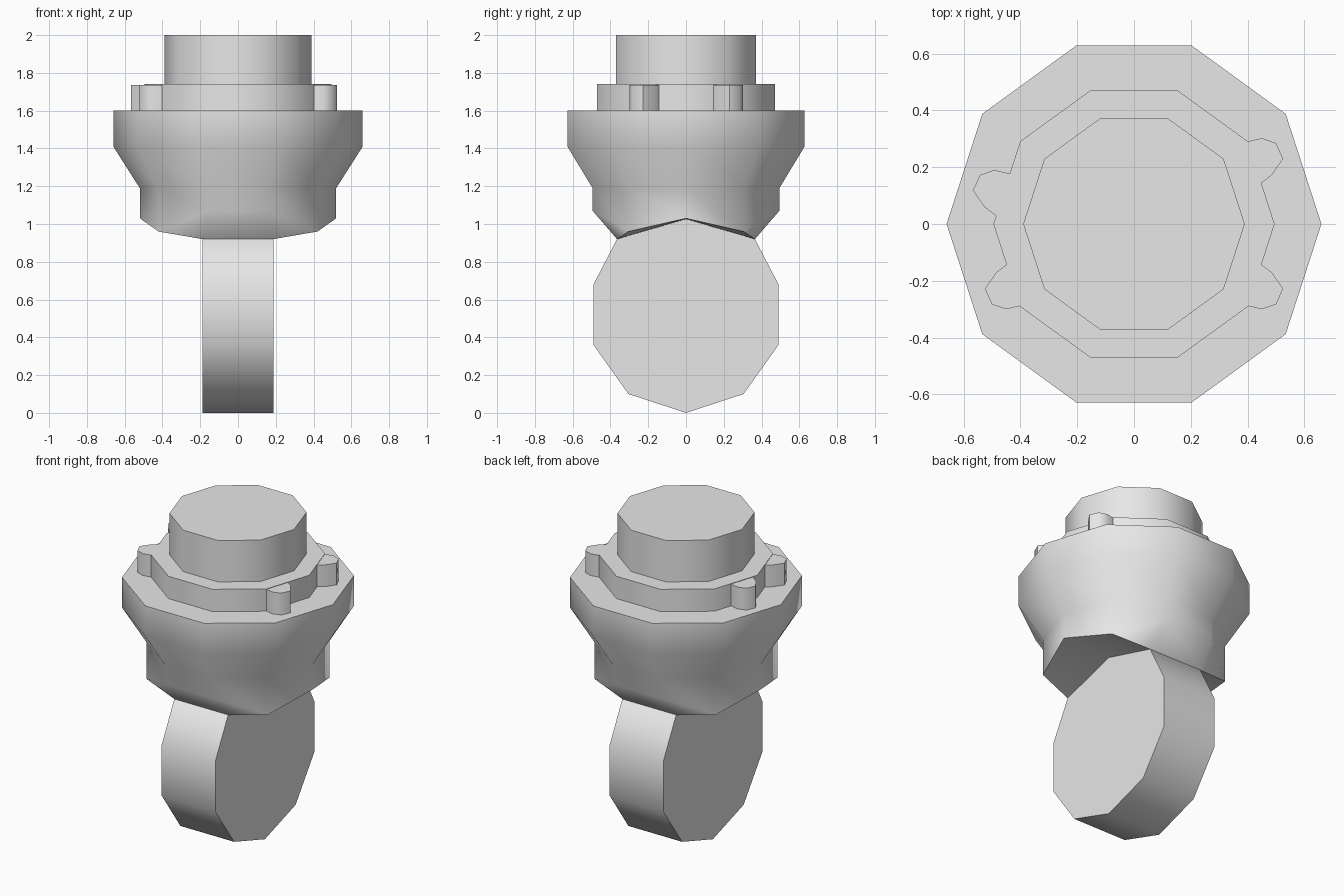
import bpy, bmesh, math

cube = bpy.data.objects.get("Cube")
if cube:
    bpy.data.objects.remove(cube)

SIDES = 10
grey = bpy.data.materials.new("plain_grey")
grey.use_nodes = True
GREY = (0.8, 0.8, 0.8, 1)
grey.diffuse_color = GREY
grey.node_tree.nodes["Principled BSDF"].inputs["Base Color"].default_value = GREY


def finish(name, bm, angle=50):
    bmesh.ops.recalc_face_normals(bm, faces=bm.faces)
    mesh = bpy.data.meshes.new(name)
    bm.to_mesh(mesh)
    bm.free()
    obj = bpy.data.objects.new(name, mesh)
    mesh.materials.append(grey)
    bpy.context.collection.objects.link(obj)
    bpy.ops.object.select_all(action='DESELECT')
    obj.select_set(True)
    bpy.context.view_layer.objects.active = obj
    bpy.ops.object.shade_smooth_by_angle(angle=math.radians(angle))
    return obj


def ring(bm, radius, height):
    """Ten-sided ring; height is a function of the corner index."""
    step = math.tau / SIDES
    return [bm.verts.new((radius * math.cos(i * step), radius * math.sin(i * step), height(i)))
            for i in range(SIDES)]


def bridge(bm, a, b):
    for i in range(len(a)):
        j = (i + 1) % len(a)
        bm.faces.new((a[i], a[j], b[j], b[i]))


def prism(name, outline, axis, low, high):
    """Extrude a 2D outline along x or z."""
    bm = bmesh.new()
    place = (lambda p, h: (h, p[0], p[1])) if axis == 'x' else (lambda p, h: (p[0], p[1], h))
    ends = [[bm.verts.new(place(p, h)) for p in outline] for h in (low, high)]
    bridge(bm, *ends)
    for end in ends:
        bm.faces.new(end)
    return finish(name, bm)


def polygon(radius):
    return [(radius * math.cos(i * math.tau / SIDES), radius * math.sin(i * math.tau / SIDES))
            for i in range(SIDES)]


# Flared bowl, with a lower edge that dips at the diagonal corners
bm = bmesh.new()
dip = (1.03, 0.96, 1.07, 1.07, 0.96)
rings = [ring(bm, 0.66, lambda i: 1.6), ring(bm, 0.66, lambda i: 1.41),
         ring(bm, 0.52, lambda i: 1.19), ring(bm, 0.52, lambda i: dip[i % 5])]
for upper, lower in zip(rings, rings[1:]):
    bridge(bm, upper, lower)
bm.faces.new(rings[0])

# Underside closing onto the top of the disc
base = rings[-1]
inner = {(sx, sy): bm.verts.new((sx * 0.187, sy * 0.365, 0.92 if sy else 1.025))
         for sx in (1, -1) for sy in (1, 0, -1)}
for sx, side, corners in ((1, 0, (1, 2)), (-1, 5, (4, 3))):
    for sy in (1, -1):
        diag, end = [base[c if sy > 0 else SIDES - c] for c in corners]
        bm.faces.new((base[side], diag, inner[sx, sy], inner[sx, 0]))
        bm.faces.new((diag, end, inner[sx, sy]))
for sy, a, b in ((1, 2, 3), (-1, 8, 7)):
    bm.faces.new((base[a], base[b], inner[-1, sy], inner[1, sy]))
    bm.faces.new((inner[1, sy], inner[-1, sy], inner[-1, 0], inner[1, 0]))
finish("bowl", bm)

# Upright disc below the bowl
half = [(0.305, 0.1), (0.49, 0.36), (0.49, 0.68), (0.365, 0.92)]
rim = [(0, 0)] + half + [(0, 1.025)] + [(-y, z) for y, z in reversed(half)]
prism("upright_disc", rim, 'x', -0.187, 0.187)

# Stepped collar and cap
prism("collar", polygon(0.495), 'z', 1.59, 1.74)
prism("cap", polygon(0.39), 'z', 1.73, 2.0)

# Rounded lugs around the collar
lug = [(-0.06, 0.065), (0.005, 0.08), (0.055, 0.063), (0.08, 0.008),
       (0.04, -0.05), (0, -0.08), (-0.06, -0.06)]
for name, x, y, sx, sy in (("back_left", 0.445, 0.222, 1, 1), ("front_left", 0.445, -0.22, 1, -1),
                           ("front_right", -0.445, -0.22, -1, -1), ("back_right", -0.487, 0.11, -1, 1)):
    prism("lug_" + name, [(x + sx * u, y + sy * v) for u, v in lug], 'z', 1.59, 1.737)
